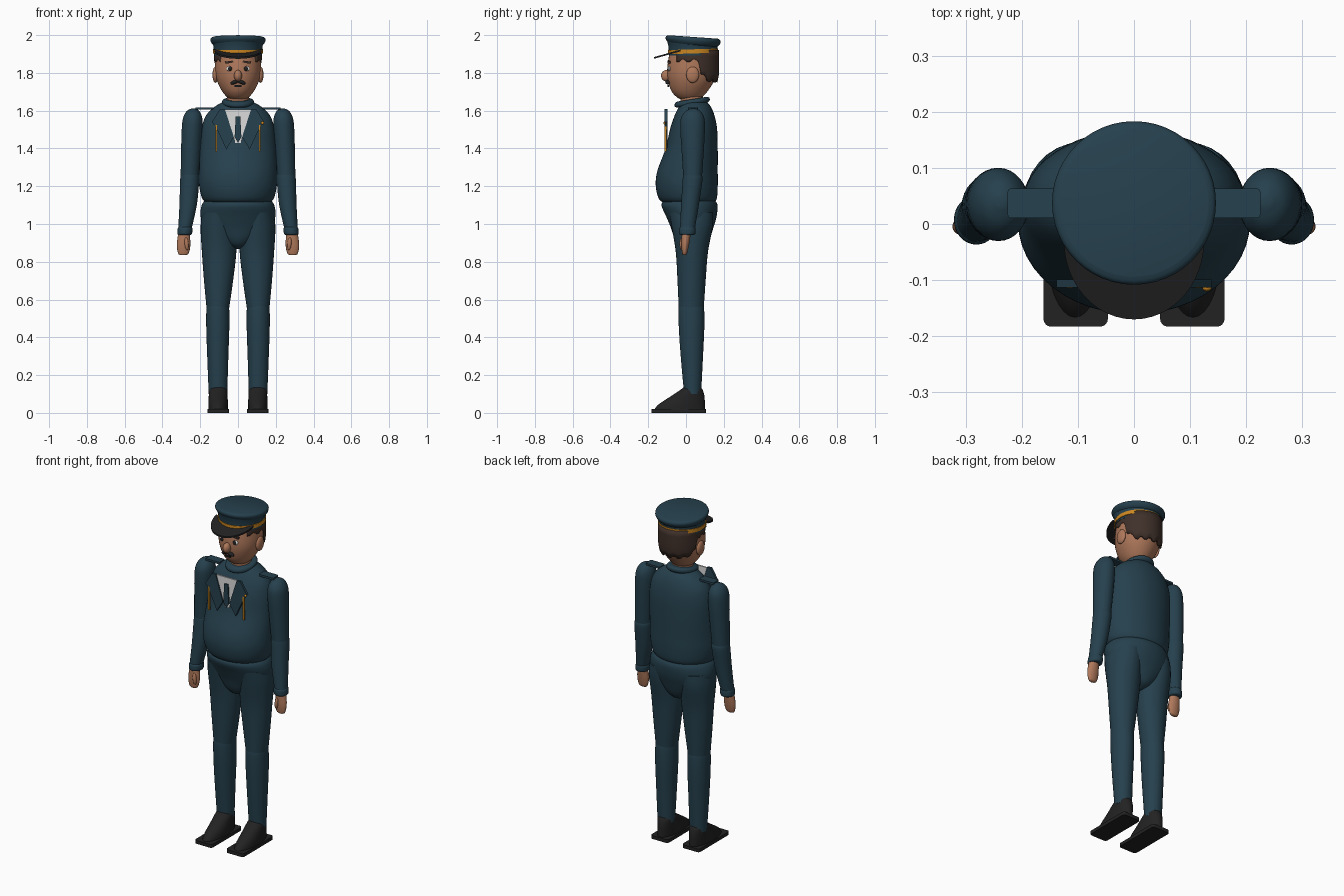
import bpy, bmesh, math
from mathutils import Matrix, Vector

if "Cube" in bpy.data.objects:
    bpy.data.objects.remove(bpy.data.objects["Cube"])


def material(name, rgb):
    m = bpy.data.materials.new(name)
    m.diffuse_color = (*rgb, 1)
    m.use_nodes = True
    m.node_tree.nodes["Principled BSDF"].inputs["Base Color"].default_value = m.diffuse_color
    return m


NAVY = material("navy cloth", (0.019, 0.052, 0.075))
SKIN = material("skin", (0.43, 0.19, 0.105))
GOLD = material("gold trim", (0.6, 0.24, 0.015))
BLACK = material("black leather", (0.016, 0.016, 0.017))
HAIR = material("brown hair", (0.05, 0.03, 0.023))
WHITE = material("white shirt", (0.72, 0.72, 0.72))


def finish(name, bm, mat, angle=40, fix=True):
    if fix:
        bmesh.ops.recalc_face_normals(bm, faces=bm.faces)
    me = bpy.data.meshes.new(name)
    bm.to_mesh(me)
    bm.free()
    me.materials.append(mat)
    me.shade_smooth()
    me.set_sharp_from_angle(angle=math.radians(angle))
    ob = bpy.data.objects.new(name, me)
    bpy.context.collection.objects.link(ob)
    return ob


def smooth_rows(rows, steps):
    """Catmull-Rom subdivision of a list of rings."""
    out = []
    for i in range(len(rows) - 1):
        a, b = rows[max(i - 1, 0)], rows[i]
        c, d = rows[i + 1], rows[min(i + 2, len(rows) - 1)]
        for k in range(steps):
            t = k / steps
            out.append([0.5 * (2 * q + (r - p) * t + (2 * p - 5 * q + 4 * r - s) * t * t
                               + (3 * q - p - 3 * r + s) * t ** 3)
                        for p, q, r, s in zip(a, b, c, d)])
    return out + [list(rows[-1])]


def loft(name, rows, mat, n=32, steps=4, tilt=0, side=1):
    """Stacked oval rings given as (centre x, z, half width, front y, back y)."""
    bm = bmesh.new()
    rings = []
    for cx, z, rx, yf, yb in smooth_rows(rows, steps):
        ring = []
        for i in range(n):
            t = math.tau * i / n
            y = (yf + yb) / 2 + (yb - yf) / 2 * math.sin(t)
            ring.append(bm.verts.new((side * (cx + rx * math.cos(t)), y, z + tilt * (y - 0.04))))
        rings.append(ring)
    for a, b in zip(rings, rings[1:]):
        for i in range(n):
            j = (i + 1) % n
            bm.faces.new((a[i], a[j], b[j], b[i]))
    bm.faces.new(rings[0])
    bm.faces.new(rings[-1])
    return finish(name, bm, mat)


def plate(name, pts, y0, y1, mat, side=1):
    """Outline in x and z, extruded from y0 to y1."""
    bm = bmesh.new()
    f = bm.faces.new([bm.verts.new((side * x, y0, z)) for x, z in pts])
    new = bmesh.ops.extrude_face_region(bm, geom=[f])["geom"]
    bmesh.ops.translate(bm, vec=(0, y1 - y0, 0),
                        verts=[v for v in new if isinstance(v, bmesh.types.BMVert)])
    return finish(name, bm, mat, 30)


def ball(name, loc, size, mat, rot=0):
    bm = bmesh.new()
    bmesh.ops.create_uvsphere(bm, u_segments=20, v_segments=12, radius=1)
    mtx = Matrix.Translation(loc) @ Matrix.Rotation(rot, 4, "Y") @ Matrix.Diagonal((*size, 1))
    bmesh.ops.transform(bm, matrix=mtx, verts=bm.verts)
    return finish(name, bm, mat)


def box(name, loc, size, mat, bevel=0, rot=0):
    """Box whose vertical corners are rounded."""
    bm = bmesh.new()
    bmesh.ops.create_cube(bm, size=1)
    bmesh.ops.transform(bm, matrix=Matrix.Diagonal((*size, 1)), verts=bm.verts)
    if bevel:
        up = [e for e in bm.edges
              if abs((e.verts[0].co - e.verts[1].co).z) > size[2] * 0.9]
        bmesh.ops.bevel(bm, geom=up, offset=bevel, segments=4, affect="EDGES", profile=0.5)
    mtx = Matrix.Translation(loc) @ Matrix.Rotation(rot, 4, "Y")
    bmesh.ops.transform(bm, matrix=mtx, verts=bm.verts)
    return finish(name, bm, mat)


# Jacket body and hips
loft("jacket", [(0, 1.108, .15, -.105, .14), (0, 1.13, .187, -.142, .162), (0, 1.2, .205, -.16, .168),
                (0, 1.28, .206, -.152, .168), (0, 1.4, .201, -.108, .168), (0, 1.5, .193, -.085, .165),
                (0, 1.57, .172, -.062, .152), (0, 1.62, .125, -.038, .132), (0, 1.65, .07, -.02, .105)],
     NAVY, n=48)
loft("hips", [(0, 1.13, .17, -.11, .15), (0, 1.1, .192, -.13, .167), (0, 1.04, .198, -.105, .162),
              (0, .98, .17, -.08, .145), (0, .92, .105, -.06, .125), (0, .885, .055, -.035, .1),
              (0, .868, .015, .01, .06)], NAVY, n=48)

# Collar, neck and head
loft("collar", [(0, 1.63, .075, -.05, .115), (0, 1.64, .084, -.06, .125), (0, 1.655, .082, -.058, .124),
                (0, 1.662, .07, -.045, .112)], NAVY, tilt=.16)
loft("neck", [(0, 1.62, .058, -.03, .09), (0, 1.72, .056, -.028, .09)], SKIN, steps=1)
loft("head", [(0, 1.655, .02, -.005, .055), (0, 1.667, .052, -.042, .08), (0, 1.70, .082, -.075, .112),
              (0, 1.75, .108, -.093, .145), (0, 1.80, .12, -.1, .163), (0, 1.86, .121, -.095, .166),
              (0, 1.91, .116, -.085, .163), (0, 1.935, .1, -.07, .15)], SKIN, n=40)
ball("nose", (0, -.105, 1.785), (.021, .027, .03), SKIN)
box("mouth", (0, -.094, 1.731), (.036, .008, .009), BLACK)
for s, tag in ((-1, "right"), (1, "left")):
    ball(tag + "_ear", (s * .12, .035, 1.79), (.015, .034, .043), SKIN)
    ball(tag + "_eye", (s * .043, -.087, 1.822), (.018, .008, .014), WHITE)
    ball(tag + "_pupil", (s * .042, -.092, 1.822), (.011, .006, .012), BLACK)
    box(tag + "_brow", (s * .046, -.09, 1.857), (.042, .014, .011), HAIR, rot=s * .15)
    ball(tag + "_moustache", (s * .018, -.096, 1.751), (.024, .013, .01), BLACK, rot=s * .35)

# Hair shell with a stepped lower edge
bm = bmesh.new()
cols, N = [], 40
for i in range(N + 1):
    t = -.72 + (math.pi + 1.44) * i / N
    c, sn = math.cos(t), math.sin(t)
    y = .04 + .136 * sn
    low = 1.858 if y < .07 else 1.80 - .05 * min(1, (y - .07) / .06)
    low += .012 * (i // 2 % 2)
    col = []
    for k in range(6):
        z = 1.92 + (low - 1.92) * k / 5
        f = 1 - 5 * max(0, 1.81 - z) ** 1.5
        col.append(bm.verts.new((.126 * c * f, .04 + .136 * sn * f, z)))
    cols.append(col)
for a, b in zip(cols, cols[1:]):
    for k in range(5):
        bm.faces.new((a[k + 1], b[k + 1], b[k], a[k]))
hair = finish("hair", bm, HAIR, 40, False)
solid = hair.modifiers.new("thickness", "SOLIDIFY")
solid.thickness, solid.offset = .014, -1

# Cap: band, trim, crown and peak
loft("cap_band", [(0, 1.892, .128, -.091, .165), (0, 1.935, .129, -.092, .166), (0, 1.972, .138, -.101, .174)],
     NAVY, n=48, steps=2)
loft("cap_trim", [(0, 1.903, .132, -.095, .169), (0, 1.925, .132, -.095, .169)], GOLD, n=48, steps=1, tilt=.03)
loft("cap_crown", [(0, 1.945, .128, -.088, .164), (0, 1.957, .14, -.1, .176), (0, 1.972, .146, -.108, .183),
                   (0, 1.984, .143, -.105, .18), (0, 1.99, .132, -.093, .169)], NAVY, n=48, tilt=-.07)
bm = bmesh.new()
rims = []
for dz in (0, -.009):
    rim = []
    for i in range(25):
        t = math.pi * i / 24
        y = -.03 - .14 * math.sin(t)
        rim.append(bm.verts.new((.125 * math.cos(t), y, 1.906 + dz + (y + .09) * .28)))
    bm.faces.new(rim)
    rims.append(rim)
for i in range(25):
    j = (i + 1) % 25
    bm.faces.new((rims[0][i], rims[0][j], rims[1][j], rims[1][i]))
finish("cap_peak", bm, BLACK)

# Shirt front, tie and lapels
plate("shirt_front", [(-.07, 1.607), (.07, 1.607), (.015, 1.43), (-.015, 1.43)], -.106, -.097, WHITE)
plate("tie", [(-.012, 1.57), (.012, 1.57), (.018, 1.46), (0, 1.43), (-.018, 1.46)], -.114, -.1, NAVY)

for s, tag in ((-1, "right"), (1, "left")):
    plate(tag + "_lapel", [(.07, 1.61), (.095, 1.61), (.138, 1.54), (.115, 1.51), (.062, 1.395), (.022, 1.46)],
          -.113, -.099, NAVY, s)
    plate(tag + "_cord", [(.11, 1.385), (.119, 1.385), (.119, 1.525), (.11, 1.525)], -.114, -.104, GOLD, s)
    box(tag + "_epaulette", (s * .178, .037, 1.612), (.094, .052, .012), NAVY, .005)

    # Arms and hands
    loft(tag + "_upper_arm", [(.256, 1.24, .048, -.014, .084), (.248, 1.4, .053, -.024, .095),
                              (.243, 1.5, .055, -.03, .1), (.24, 1.56, .051, -.027, .097),
                              (.238, 1.597, .034, -.003, .078), (.236, 1.612, .01, .03, .05)], NAVY, side=s)
    loft(tag + "_forearm", [(.282, .97, .035, -.032, .046), (.264, 1.1, .046, -.026, .068),
                            (.256, 1.23, .0505, -.018, .087), (.255, 1.26, .048, -.015, .084)], NAVY, side=s)
    loft(tag + "_cuff", [(.283, .943, .034, -.03, .043), (.282, .95, .039, -.036, .05),
                         (.28, .975, .039, -.036, .051), (.279, .985, .034, -.03, .046)], NAVY, side=s)
    loft(tag + "_hand", [(.29, .835, .014, -.016, -.002), (.289, .845, .028, -.02, .006),
                         (.288, .89, .036, -.025, .016), (.286, .955, .03, -.024, .026)], SKIN, n=20, side=s)
    ball(tag + "_thumb", (s * .272, -.022, .895), (.011, .012, .034), SKIN, rot=s * .1)

    # Legs and shoes
    loft(tag + "_thigh", [(.107, .54, .058, -.038, .093), (.103, .7, .077, -.045, .104),
                          (.1, .85, .091, -.054, .116), (.103, .98, .095, -.075, .14),
                          (.1, 1.06, .09, -.09, .145)], NAVY, side=s)
    loft(tag + "_shin", [(.106, .1, .049, -.01, .08), (.107, .3, .056, -.028, .09),
                         (.107, .45, .061, -.038, .097), (.107, .55, .0605, -.04, .096),
                         (.107, .575, .056, -.035, .09)], NAVY, side=s)
    box(tag + "_sole", (s * .104, -.038, .01), (.115, .29, .02), BLACK, .014)
    loft(tag + "_shoe", [(.105, .015, .052, -.17, .1), (.105, .045, .052, -.145, .1),
                         (.105, .085, .05, -.085, .098), (.105, .118, .048, -.035, .09),
                         (.105, .136, .04, -.012, .078)], BLACK, side=s)

ball("jacket_button", (.13, -.114, 1.535), (.008, .006, .008), GOLD)
